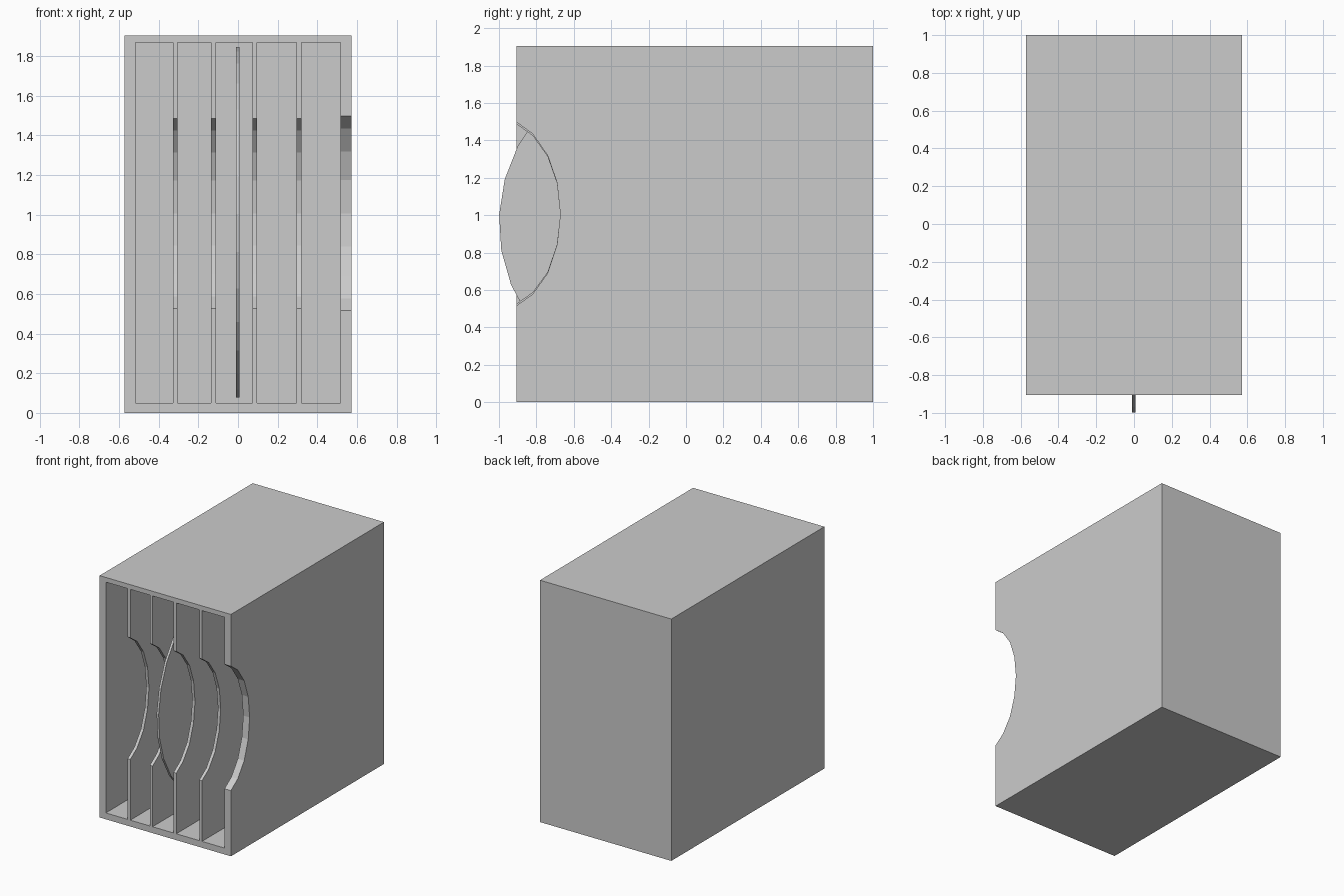
import bpy, bmesh, math

if "Cube" in bpy.data.objects:
    bpy.data.objects.remove(bpy.data.objects["Cube"])

FRONT, BACK, TOP, HALF = -0.905, 1.0, 1.905, 0.572
IN_L, IN_R, IN_B, IN_T, IN_BACK = -0.518, 0.516, 0.05, 1.868, 0.95

# Finger notch curve, (y, z) from top to bottom
NOTCH = [(-0.905, 1.497), (-0.82, 1.435), (-0.74, 1.32), (-0.69, 1.175), (-0.672, 1.005),
         (-0.69, 0.84), (-0.74, 0.69), (-0.82, 0.578), (-0.905, 0.517)]


def extrude_x(name, profile, x0, x1):
    """Solid made from a (y, z) profile extruded from x0 to x1."""
    bm = bmesh.new()
    face = bm.faces.new([bm.verts.new((x0, y, z)) for y, z in profile])
    geom = bmesh.ops.extrude_face_region(bm, geom=[face])["geom"]
    moved = [g for g in geom if isinstance(g, bmesh.types.BMVert)]
    bmesh.ops.translate(bm, verts=moved, vec=(x1 - x0, 0, 0))
    bmesh.ops.recalc_face_normals(bm, faces=bm.faces)
    mesh = bpy.data.meshes.new(name)
    bm.to_mesh(mesh)
    bm.free()
    ob = bpy.data.objects.new(name, mesh)
    bpy.context.collection.objects.link(ob)
    return ob


def rect(y0, y1, z0, z1):
    return [(y0, z0), (y1, z0), (y1, z1), (y0, z1)]


def cut(target, cutter):
    cutter.hide_render = True
    mod = target.modifiers.new("cut", "BOOLEAN")
    mod.operation, mod.solver, mod.object = "DIFFERENCE", "EXACT", cutter
    bpy.context.view_layer.objects.active = target
    bpy.ops.object.modifier_apply(modifier=mod.name)
    bpy.data.objects.remove(cutter)


# Open-fronted case with a finger notch in the right wall only
case = extrude_x("case", rect(FRONT, BACK, 0, TOP), -HALF, HALF)
cut(case, extrude_x("cavity", rect(FRONT - 0.1, IN_BACK, IN_B, IN_T), IN_L, IN_R))
cut(case, extrude_x("notch", [(-1.1, 1.497)] + NOTCH + [(-1.1, 0.517)], 0.45, 0.65))

# Notched dividers
inner = [(y, 1.007 + (z - 1.007) * 0.978) for y, z in NOTCH]
outline = [(FRONT, IN_T)] + inner + [(FRONT, IN_B), (IN_BACK, IN_B), (IN_BACK, IN_T)]
for x in (-0.317, -0.123, 0.084, 0.308):
    extrude_x("divider", outline, x - 0.012, x + 0.012)

# Disc standing in the middle slot, poking out of the front
N, R = 29, 0.886
disc = [(-0.114 - R * math.cos(a), 0.96 + R * math.sin(a))
        for a in (math.radians(2.8) + i * math.tau / N for i in range(N))]
extrude_x("disc", disc, -0.01, 0.008)
